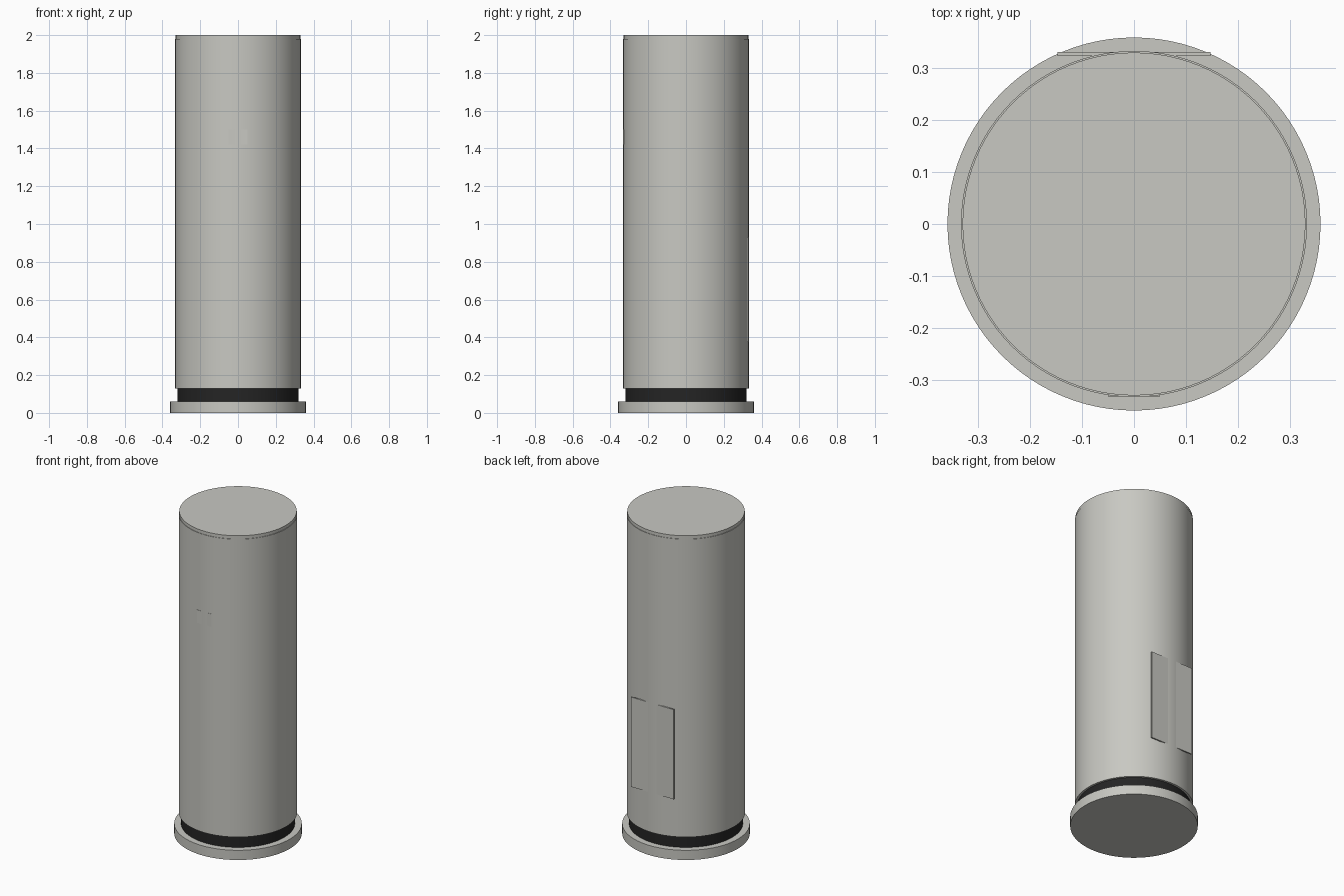
import bpy
import math

cube = bpy.data.objects.get("Cube")
if cube:
    bpy.data.objects.remove(cube, do_unlink=True)


def material(name, color):
    mat = bpy.data.materials.new(name)
    mat.use_nodes = True
    mat.diffuse_color = color
    mat.node_tree.nodes["Principled BSDF"].inputs["Base Color"].default_value = color
    return mat


def finish(obj, name, mat):
    obj.name = name
    obj.data.name = name
    obj.data.materials.append(mat)
    return obj


def disc(name, radius, bottom, top, mat):
    bpy.ops.mesh.primitive_cylinder_add(
        vertices=96, radius=radius, depth=top - bottom,
        location=(0, 0, (bottom + top) / 2))
    bpy.ops.object.shade_smooth_by_angle(angle=math.radians(30))
    return finish(bpy.context.object, name, mat)


def plate(name, width, bottom, top, face_y, mat):
    # Thin flat plate whose outer face lies at face_y
    thickness = 0.008
    y = face_y - math.copysign(thickness / 2, face_y)
    bpy.ops.mesh.primitive_cube_add(size=1, location=(0, y, (bottom + top) / 2))
    obj = bpy.context.object
    obj.scale = (width, thickness, top - bottom)
    bpy.ops.object.transform_apply(location=False, rotation=False, scale=True)
    return finish(obj, name, mat)


grey = material("warm light grey", (0.58, 0.58, 0.54, 1))
black = material("matte black", (0.018, 0.018, 0.018, 1))

# Foot, recessed seal, tall body and slightly narrower lid
disc("base_flange", 0.359, 0.0, 0.06, grey)
disc("seal_ring", 0.32, 0.06, 0.13, black)
disc("body", 0.333, 0.13, 1.98, grey)
disc("top_cap", 0.33, 1.98, 2.0, grey)

# Flat plates just breaking through the curved wall
plate("back_panel", 0.294, 0.375, 0.932, 0.3315, grey)
plate("front_badge", 0.1, 1.42, 1.5, -0.3325, grey)
